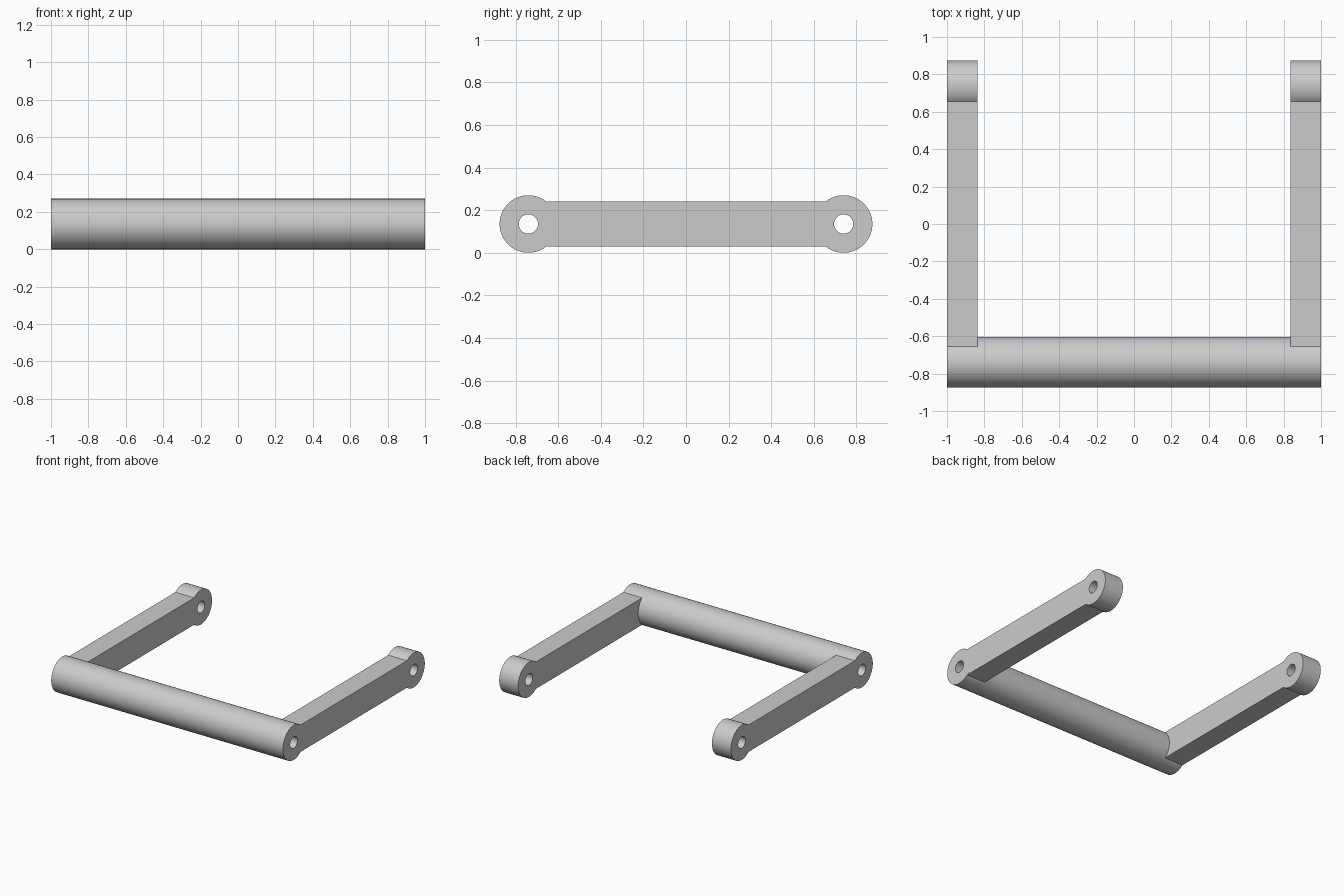
import bpy, bmesh, math

cube = bpy.data.objects.get("Cube")
if cube:
    bpy.data.objects.remove(cube, do_unlink=True)

# Overall dimensions
HALF = 1.0          # half width of the frame
INNER = 0.837       # inner face of the side arms
R_OUT, R_RING, R_BORE = 0.135, 0.085, 0.045
PIVOT_Y, PIVOT_Z = 0.74, 0.135
ARM_HALF = 0.105    # half height of an arm
SEGMENTS = 64

grey = bpy.data.materials.new("light grey metal")
grey.use_nodes = True
colour = (0.6, 0.6, 0.6, 1)
grey.diffuse_color = colour
grey.node_tree.nodes["Principled BSDF"].inputs["Base Color"].default_value = colour


def finish(name, bm):
    bmesh.ops.recalc_face_normals(bm, faces=bm.faces[:])
    mesh = bpy.data.meshes.new(name)
    bm.to_mesh(mesh)
    bm.free()
    mesh.materials.append(grey)
    obj = bpy.data.objects.new(name, mesh)
    bpy.context.collection.objects.link(obj)
    bpy.ops.object.select_all(action='DESELECT')
    obj.select_set(True)
    bpy.context.view_layer.objects.active = obj
    bpy.ops.object.shade_smooth_by_angle(angle=math.radians(30))
    return obj


def tube(name, x0, x1, y, outer, inner):
    """Hollow cylinder along x."""
    bm = bmesh.new()
    loops = []
    for x, r in ((x0, outer), (x1, outer), (x1, inner), (x0, inner)):
        angles = [2 * math.pi * i / SEGMENTS for i in range(SEGMENTS)]
        loops.append([bm.verts.new((x, y + r * math.cos(a), PIVOT_Z + r * math.sin(a)))
                      for a in angles])
    for k in range(4):
        a, b = loops[k], loops[(k + 1) % 4]
        for i in range(SEGMENTS):
            j = (i + 1) % SEGMENTS
            bm.faces.new((a[i], a[j], b[j], b[i]))
    return finish(name, bm)


def arm(name, x0, x1):
    """Flat bar whose ends are scooped to fit the round bosses."""
    bm = bmesh.new()
    spread = math.asin(ARM_HALF / R_OUT)
    steps = 16
    outline = []
    for side in (-1, 1):
        for i in range(steps + 1):
            a = spread * (2 * i / steps - 1)
            outline.append((side * (PIVOT_Y - R_OUT * math.cos(a)),
                            PIVOT_Z - side * R_OUT * math.sin(a)))
    face = bm.faces.new([bm.verts.new((x0, y, z)) for y, z in outline])
    made = bmesh.ops.extrude_face_region(bm, geom=[face])["geom"]
    bmesh.ops.translate(bm, vec=(x1 - x0, 0, 0),
                        verts=[v for v in made if isinstance(v, bmesh.types.BMVert)])
    return finish(name, bm)


# Cross tube at the front with its inner sleeve
tube("cross_tube", -HALF, HALF, -PIVOT_Y, R_OUT, R_RING)
tube("cross_sleeve", -HALF, HALF, -PIVOT_Y, R_RING, R_BORE)

# Side arms with a bushed boss at the rear end
for side, x0, x1 in (("left", INNER, HALF), ("right", -HALF, -INNER)):
    arm(side + "_arm", x0, x1)
    tube(side + "_rear_boss", x0, x1, PIVOT_Y, R_OUT, R_RING)
    tube(side + "_rear_bushing", x0, x1, PIVOT_Y, R_RING, R_BORE)
